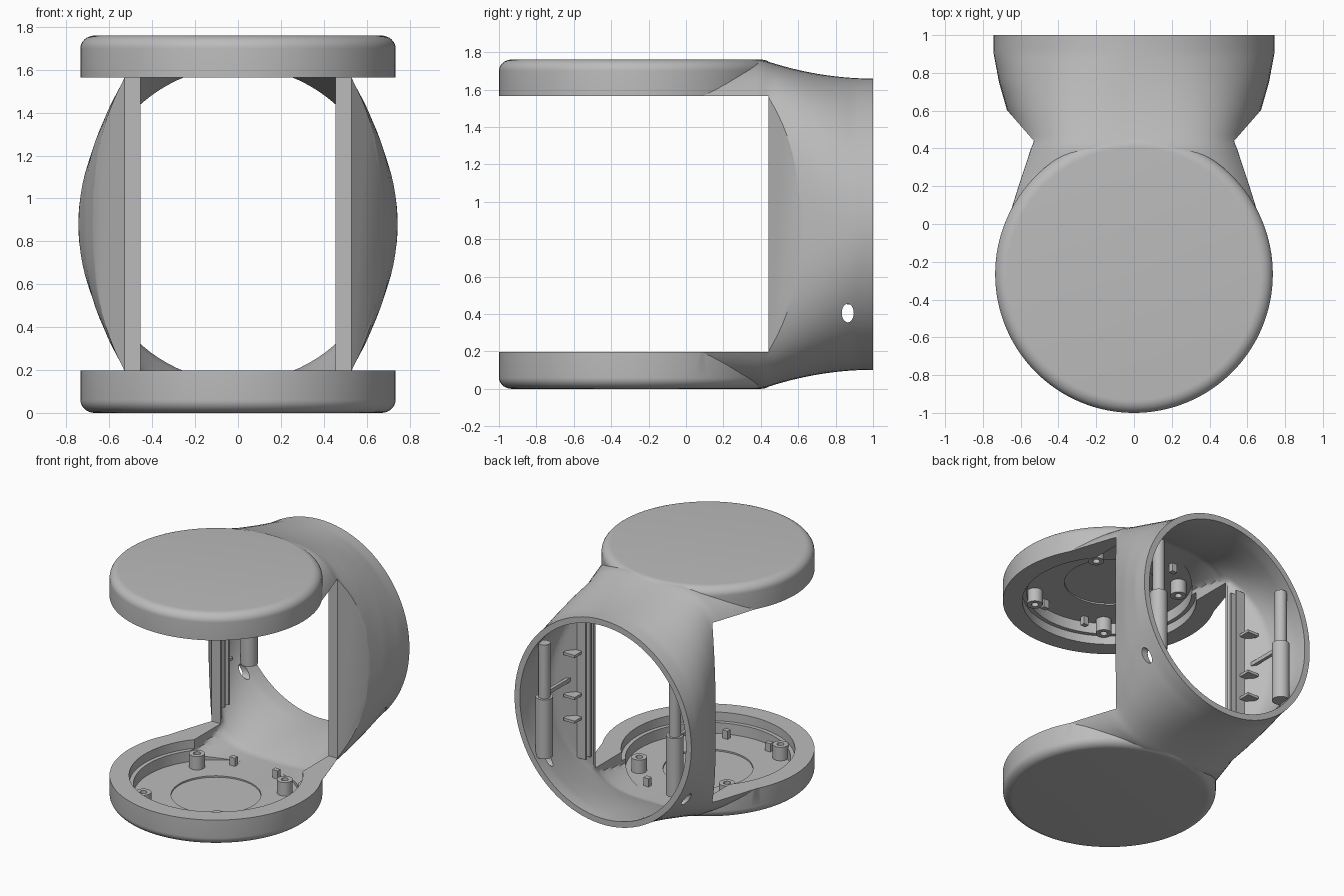
import bpy, bmesh, math
from mathutils import Matrix, Vector

cube = bpy.data.objects.get("Cube")
if cube:
    bpy.data.objects.remove(cube, do_unlink=True)

MID = 0.88           # height of the horizontal mid plane
DISC_Y = -0.265      # centre of the two round plates
SIDES = (-1, 1)

grey = bpy.data.materials.new("matte grey")
grey.use_nodes = True
grey.diffuse_color = (0.5, 0.5, 0.5, 1)
grey.node_tree.nodes["Principled BSDF"].inputs["Base Color"].default_value = (0.5, 0.5, 0.5, 1)


def finish(name, bm):
    bmesh.ops.recalc_face_normals(bm, faces=bm.faces)
    mesh = bpy.data.meshes.new(name)
    bm.to_mesh(mesh)
    bm.free()
    mesh.materials.append(grey)
    obj = bpy.data.objects.new(name, mesh)
    bpy.context.collection.objects.link(obj)
    return obj


def skin(name, rings):
    """Closed solid through a list of equal-length point rings."""
    bm = bmesh.new()
    loops = [[bm.verts.new(p) for p in ring] for ring in rings]
    for a, b in zip(loops, loops[1:]):
        for i in range(len(a)):
            j = (i + 1) % len(a)
            bm.faces.new((a[i], a[j], b[j], b[i]))
    bm.faces.new(loops[0])
    bm.faces.new(loops[-1])
    return finish(name, bm)


def lathe(name, profile, x, y, up=1, n=32):
    """Turned solid; up=-1 mirrors it about the mid plane."""
    rings = []
    for r, z in profile:
        zz = z if up > 0 else 2 * MID - z
        rings.append([(x + r * math.cos(k * math.tau / n),
                       y + r * math.sin(k * math.tau / n), zz) for k in range(n)])
    return skin(name, rings)


def box(name, lo, hi):
    lo, hi = Vector(lo), Vector(hi)
    bm = bmesh.new()
    bmesh.ops.create_cube(bm, size=1, matrix=Matrix.Translation((lo + hi) / 2)
                          @ Matrix.Diagonal((*(hi - lo), 1)))
    return finish(name, bm)


def combine(obj, other, op):
    mod = obj.modifiers.new(op, 'BOOLEAN')
    mod.operation, mod.object, mod.solver = op, other, 'EXACT'
    bpy.context.view_layer.objects.active = obj
    bpy.ops.object.modifier_apply(modifier=mod.name)
    bpy.data.objects.remove(other, do_unlink=True)


def smooth(obj, angle=30):
    bpy.ops.object.select_all(action='DESELECT')
    obj.select_set(True)
    bpy.context.view_layer.objects.active = obj
    bpy.ops.object.shade_smooth_by_angle(angle=math.radians(angle))


# Body cross-sections along y: (y, half width, roundness exponent)
STATIONS = [(0, .755, 4), (.2, .70, 3.7), (.44, .62, 3.5), (.6, .672, 3),
            (.75, .715, 2.5), (.9, .743, 2.1), (1, .745, 2)]


def section(y, inset=0, limit=9, n=96):
    yc = min(max(y, 0), 1)
    for a, b in zip(STATIONS, STATIONS[1:]):
        if a[0] <= yc <= b[0]:
            t = (yc - a[0]) / (b[0] - a[0])
            w, e = (a[k] + (b[k] - a[k]) * t for k in (1, 2))
            break
    t = max(0, (yc - .41) / .59)
    h = .879 - .1 * (1 - (1 - t) ** 2) - inset
    w -= inset
    ring = []
    for k in range(n):
        c, s = math.cos((k + .5) * math.tau / n), math.sin((k + .5) * math.tau / n)
        x = math.copysign(w * abs(c) ** (2 / e), c)
        z = math.copysign(h * abs(s) ** (2 / e), s)
        ring.append((max(-limit, min(limit, x)), y, MID + z))
    return ring


# Outer body: neck flowing into the rear ring, with a round plate above and below
ys = [k / 40 for k in range(41)]
body = skin("housing", [section(y) for y in ys])
arc = [k * math.pi / 16 for k in range(9)]
plate = [(.668 + .067 * math.sin(a), .06 - .06 * math.cos(a)) for a in arc] + [(.735, .3)]
for up in SIDES:
    combine(body, lathe("plate", plate, 0, DISC_Y, up, 128), 'UNION')

# Gap between the plates
combine(body, box("gap", (-2, -2, .197), (2, .44, 1.565)), 'DIFFERENCE')

# Slanted flats on both cheeks
for s in SIDES:
    tri = [(.53, .44), (1.4, .44), (1.4, 1.434)]
    combine(body, skin("flat", [[(s * x, y, z) for x, y in tri] for z in (-.5, 2.5)]), 'DIFFERENCE')

# Hollow through the neck and ring
hollow = [section(y, .045, .455 + .875 * max(0, y - .46)) for y in [k / 40 + .011 for k in range(41)]]
combine(body, skin("hollow", hollow), 'DIFFERENCE')

# Stepped trays with a shallow round recess in each plate
tray = [(.31, .036), (.31, .0475), (.57, .0475), (.57, .13), (.6, .13), (.6, .4)]
for up in SIDES:
    combine(body, lathe("tray", tray, 0, DISC_Y, up, 96), 'DIFFERENCE')

# Oval hole through each cheek
drill = [[(x, .865 + .032 * math.cos(k * math.tau / 24), .405 + .05 * math.sin(k * math.tau / 24))
          for k in range(24)] for x in (-1, 1)]
combine(body, skin("drill", drill), 'DIFFERENCE')
smooth(body)

# Screw bosses and small clips inside the trays
boss = [(.055, .04), (.055, .15), (.025, .15), (.025, .09)]
for up in SIDES:
    level = "lower" if up > 0 else "upper"
    for s in SIDES:
        for x, dy in ((.37, .30), (.31, -.43)):
            smooth(lathe(level + "_screw_boss", boss, s * x, DISC_Y + dy, up, 24))
        for dy in (-.48, .47):
            z = .075 if up > 0 else 2 * MID - .075
            c = Vector((s * .18, DISC_Y + dy, z))
            d = Vector((.022, .018, .035))
            box(level + "_clip", c - d, c + d)

# Posts, guide fins and shelves inside each cheek
for s in SIDES:
    side = "left" if s > 0 else "right"
    post = [(.06, .45), (.06, .9), (.042, .9), (.042, 1.31)]
    smooth(lathe(side + "_post", post, s * .55, .92, 1, 24))

    def cheek_box(name, x0, x1, y0, y1, z0, z1):
        xs = sorted((s * x0, s * x1))
        box(side + name, (xs[0], y0, z0), (xs[1], y1, z1))

    for y in (.485, .54):
        cheek_box("_guide_fin", .457, .53, y, y + .015, .3, 1.46)
    for z in (.6, .78, 1.1):
        cheek_box("_shelf", .49, .585, .555, .64, z, z + .02)
    cheek_box("_brace", .565, .59, .555, .9, .88, .91)
